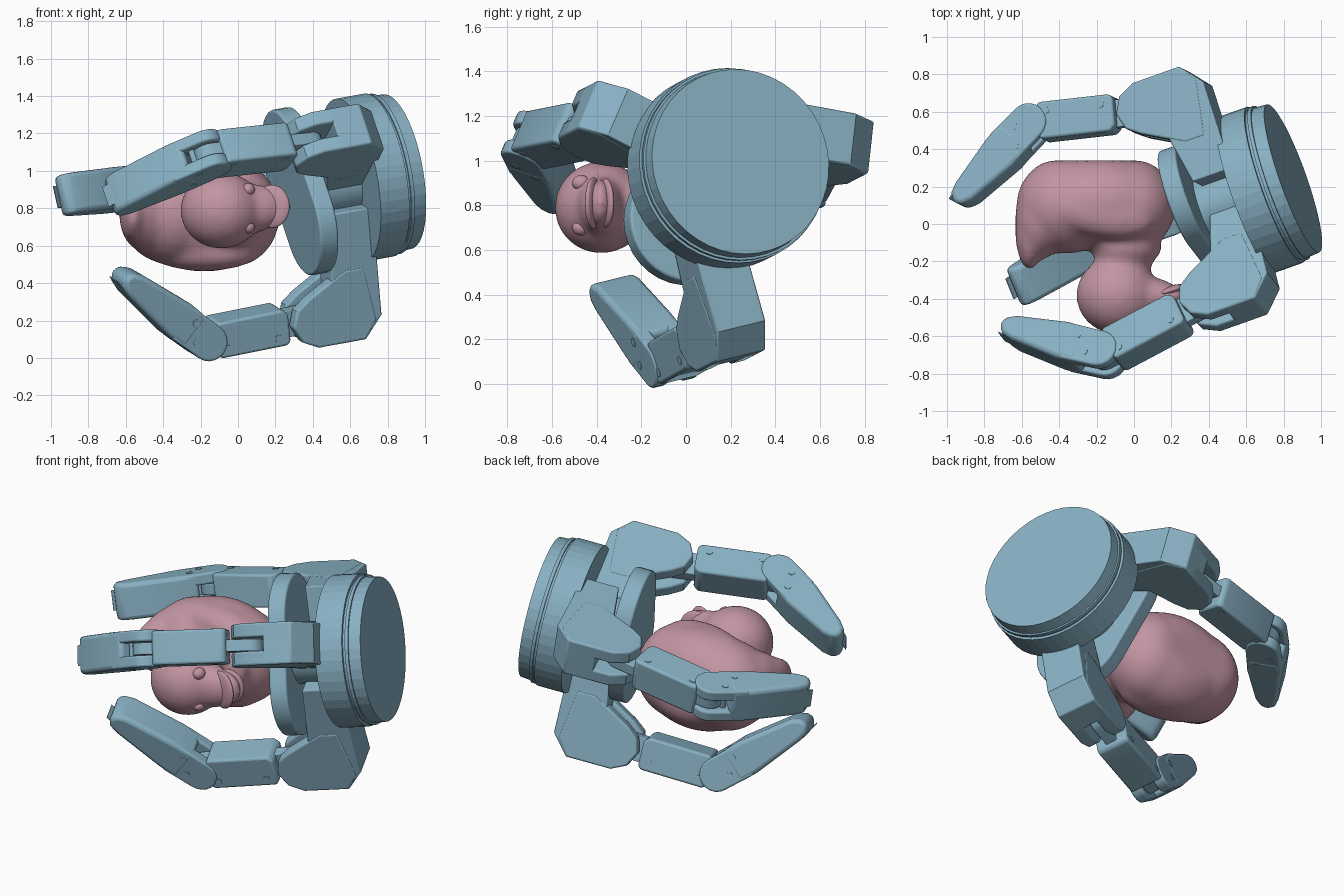
import bpy, bmesh
from math import sin, cos, pi, radians
from mathutils import Vector, Matrix

if "Cube" in bpy.data.objects:
    bpy.data.objects.remove(bpy.data.objects["Cube"])

# Hand frame: A points from the wrist to the fingertips, S sideways, U upward
C = Vector((0.60, 0.155, 0.95))
A = Vector((-0.93, -0.33, -0.17)).normalized()
S = Vector((-0.334, 0.942, 0)).normalized()
U = Vector((-0.16, -0.057, 0.985)).normalized()


def material(name, rgb):
    m = bpy.data.materials.new(name)
    m.diffuse_color = (*rgb, 1)
    m.use_nodes = True
    m.node_tree.nodes["Principled BSDF"].inputs["Base Color"].default_value = m.diffuse_color
    return m


BLUE = material("blue_metal", (0.25, 0.44, 0.55))
PINK = material("pink_rubber", (0.54, 0.30, 0.36))


def finish(bm, name, mat, bevel=0.0, angle=30):
    bmesh.ops.recalc_face_normals(bm, faces=bm.faces)
    me = bpy.data.meshes.new(name)
    bm.to_mesh(me)
    bm.free()
    ob = bpy.data.objects.new(name, me)
    bpy.context.collection.objects.link(ob)
    me.materials.append(mat)
    if bevel:
        b = ob.modifiers.new("bevel", 'BEVEL')
        b.width, b.segments, b.limit_method = bevel, 3, 'ANGLE'
        b.angle_limit = radians(40)
    if angle:
        bpy.ops.object.select_all(action='DESELECT')
        ob.select_set(True)
        bpy.context.view_layer.objects.active = ob
        bpy.ops.object.shade_smooth_by_angle(angle=radians(angle))
    return ob


def prism(name, pts, to_world, w0, w1, bevel=0.012):
    """Extrude a 2D profile across the width w0..w1."""
    bm = bmesh.new()
    rows = [[bm.verts.new(to_world(p[0], p[1], w)) for p in pts] for w in (w0, w1)]
    bm.faces.new(rows[0])
    bm.faces.new(rows[1])
    n = len(pts)
    for i in range(n):
        j = (i + 1) % n
        bm.faces.new((rows[0][i], rows[0][j], rows[1][j], rows[1][i]))
    return finish(bm, name, BLUE, bevel)


def lathe(name, prof, seg, angle=0):
    """Revolve (distance along A, radius) pairs around the wrist axis."""
    bm = bmesh.new()
    rings = []
    for a, r in prof:
        rings.append([bm.verts.new(C + A * a + S * (r * cos(2 * pi * i / seg))
                                   + U * (r * sin(2 * pi * i / seg))) for i in range(seg)])
    for p, q in zip(rings, rings[1:]):
        for i in range(seg):
            j = (i + 1) % seg
            bm.faces.new((p[i], p[j], q[j], q[i]))
    bm.faces.new(rings[0])
    bm.faces.new(rings[-1])
    return finish(bm, name, BLUE, 0, angle)


def stadium(x0, x1, r, n=8):
    """Outline with two round ends centred at x0 and x1."""
    return [(x + r * cos(q), r * sin(q)) for x, q0 in ((x1, -pi / 2), (x0, pi / 2))
            for q in (q0 + pi * i / n for i in range(n + 1))]


# Wrist flange, neck and oblong palm plate (long way across the front finger)
lathe("wrist_flange", [(-0.27, 0.42), (-0.20, 0.425), (-0.20, 0.436), (-0.18, 0.436),
                       (-0.18, 0.425), (-0.165, 0.425), (-0.165, 0.443), (0.0, 0.443)], 44)
lathe("palm_neck", [(-0.02, 0.18), (0.26, 0.18)], 28, 30)
ang = radians(63)
P, Q = S * cos(ang) + U * sin(ang), S * -sin(ang) + U * cos(ang)
prism("palm_plate", stadium(-0.19, 0.19, 0.28, 16),
      lambda x, y, w: C + P * x + Q * y + A * w + S * 0.01 - U * 0.01, 0.235, 0.34)


def finger(tag, deg, lat, outer, knuckle, tip):
    t = radians(deg)
    R = S * cos(t) + U * sin(t)
    W = S * -sin(t) + U * cos(t)

    def plane(a, r, w):
        return C + A * a + R * r + W * (lat + w)

    # Root bracket: solid slab plus two cheeks around the hinge
    o = outer
    slab = [(-0.03, 0.1), (-0.03, o - 0.12), (0.07, o), (0.24, o), (0.24, o - 0.36), (0.19, 0.1)]
    prism(tag + "_root_slab", slab, plane, -0.12, 0.12, 0.008)
    cheek = [(0.0, o - 0.1), (0.07, o), (0.34, o), (0.43, o - 0.045), (0.475, o - 0.13),
             (0.45, o - 0.22), (0.38, o - 0.275), (0.16, o - 0.40), (0.05, o - 0.40)]
    for side in (-1, 1):
        w = sorted((0.04 * side, 0.123 * side))
        prism(tag + "_root_cheek", cheek, plane, w[0], w[1])

    # Middle link with a thinner tongue through both hinges
    p, k, e = Vector((0.36, o - 0.14)), Vector(knuckle), Vector(tip)

    def along(start, end):
        d = (end - start).normalized()
        n = Vector((-d.y, d.x))
        return lambda x, y, w: plane(*(start + d * x + n * y), w)

    L = (k - p).length
    link = along(p, k)
    box = [(0.13, -0.07), (0.16, -0.1), (L - 0.06, -0.1), (L - 0.05, -0.08),
           (L - 0.05, 0.09), (L - 0.07, 0.1), (0.15, 0.1), (0.13, 0.08)]
    prism(tag + "_middle_link", box, link, -0.1, 0.1, 0.018)
    prism(tag + "_hinge_tongue", stadium(0, L, 0.075), link, -0.035, 0.035, 0.006)

    # Fingertip: forked knuckle and tapered pad
    T = (e - k).length
    last = along(k, e)
    fork = [(0.1 * cos(q), 0.1 * sin(q)) for q in (pi / 2 + pi * i / 10 for i in range(11))]
    fork += [(0.2, -0.1), (0.2, 0.105)]
    for side in (-1, 1):
        w = sorted((0.04 * side, 0.108 * side))
        prism(tag + "_tip_fork", fork, last, w[0], w[1])
    pad = [(0.1, 0.105), (0.22, 0.105), (T - 0.06, 0.065), (T, 0.045), (T + 0.03, 0.0),
           (T + 0.01, -0.045), (T - 0.05, -0.07), (0.22, -0.105), (0.1, -0.1)]
    prism(tag + "_tip_pad", pad, last, -0.11, 0.11, 0.025)
    nail = [(T - 0.06, 0.06), (T + 0.035, 0.038), (T + 0.035, 0.032), (T - 0.06, 0.05)]
    prism(tag + "_tip_nail", nail, last, -0.06, 0.06, 0)

    # Screw heads on both sides of link and tip
    for f, x, y, w in ((last, 0.07, 0.04, 0.108), (last, 0.14, -0.04, 0.11),
                       (link, 0.2, 0.05, 0.1), (link, L - 0.1, 0.05, 0.1)):
        ring = [(x + 0.02 * cos(q * pi / 6), y + 0.02 * sin(q * pi / 6)) for q in range(12)]
        prism(tag + "_screw", ring, f, -w - 0.003, w + 0.003, 0)


finger("side_finger", -10, 0.25, 0.715, (0.945, 0.71), (1.44, 0.45))
finger("lower_finger", -77, -0.115, 0.82, (0.95, 0.69), (1.38, 0.27))
finger("front_finger", 153, -0.02, 0.67, (0.965, 0.63), (1.43, 0.31))


def ellipsoid(bm, c, r, rot=0.0):
    m = Matrix.Translation(c) @ Matrix.Rotation(rot, 4, 'Z') @ Matrix.Diagonal((*r, 1))
    bmesh.ops.create_uvsphere(bm, u_segments=40, v_segments=24, radius=1, matrix=m)


# Toy duck lying on its side: blended body, tail, neck, head and bill
bm = bmesh.new()
ellipsoid(bm, (-0.18, 0.12, 0.77), (0.40, 0.25, 0.31))
ellipsoid(bm, (-0.02, 0.10, 0.77), (0.245, 0.25, 0.28))
ellipsoid(bm, (-0.36, 0.10, 0.77), (0.27, 0.26, 0.27))
ellipsoid(bm, (-0.51, 0.01, 0.77), (0.125, 0.20, 0.20), 0.1)
ellipsoid(bm, (-0.565, -0.06, 0.77), (0.07, 0.19, 0.15), 0.05)
ellipsoid(bm, (-0.04, -0.13, 0.78), (0.19, 0.10, 0.18))
ellipsoid(bm, (-0.055, -0.18, 0.78), (0.155, 0.18, 0.15))
ellipsoid(bm, (-0.09, -0.38, 0.79), (0.22, 0.21, 0.207))
ellipsoid(bm, (0.09, -0.385, 0.80), (0.15, 0.10, 0.13))
ellipsoid(bm, (0.17, -0.385, 0.81), (0.12, 0.06, 0.11))
for z in (0.985, 0.555):                               # folded wings
    ellipsoid(bm, (-0.18, 0.06, z), (0.29, 0.13, 0.09), -0.2)
for v in bm.verts:
    v.co.y = min(v.co.y, 0.34)
duck = finish(bm, "duck_body", PINK, 0, 0)
rm = duck.modifiers.new("blend", 'REMESH')
rm.mode, rm.voxel_size, rm.use_smooth_shade = 'VOXEL', 0.018, True
sm = duck.modifiers.new("soften", 'SMOOTH')
sm.factor, sm.iterations = 0.5, 22

# Flared bill lips and flat round eyes
bm = bmesh.new()
ellipsoid(bm, (0.18, -0.415, 0.81), (0.10, 0.026, 0.115), -0.3)
ellipsoid(bm, (0.18, -0.36, 0.81), (0.10, 0.026, 0.11), 0.3)
finish(bm, "duck_bill_lips", PINK, 0, 60)
bm = bmesh.new()
for sgn in (-1, 1):
    ellipsoid(bm, (0.055, -0.47, 0.80 + sgn * 0.1), (0.035, 0.04, 0.035))
finish(bm, "duck_eyes", PINK, 0, 60)
